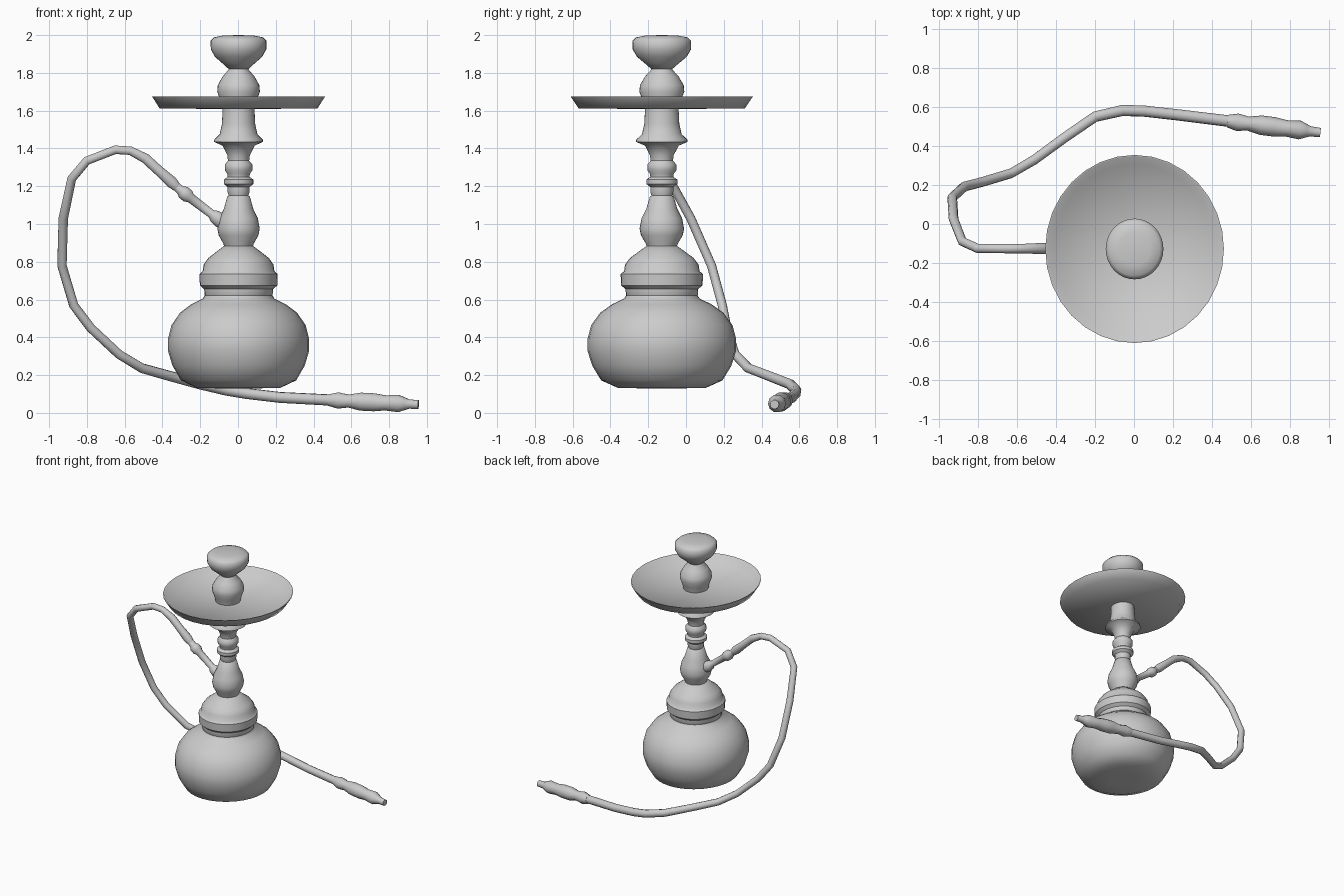
import bpy, bmesh, math

CX, CY = 0.003, -0.128   # axis of the turned body
SQUASH = 1.053           # body is slightly deeper (y) than wide (x)


def smooth(obj, angle=45):
    bpy.ops.object.select_all(action='DESELECT')
    obj.select_set(True)
    bpy.context.view_layer.objects.active = obj
    bpy.ops.object.shade_smooth_by_angle(angle=math.radians(angle))


def lathe(name, profile, sides=32, angle=45):
    """Turn a list of (radius, z) around the body axis; ends close on the axis if r = 0."""
    bm = bmesh.new()
    rings = []
    for r, z in profile:
        if r == 0:
            rings.append([bm.verts.new((CX, CY, z))] * sides)
        else:
            rings.append([bm.verts.new((CX + r * math.cos(a), CY + r * SQUASH * math.sin(a), z))
                          for a in (math.tau * i / sides for i in range(sides))])
    for lo, hi in zip(rings, rings[1:]):
        for i in range(sides):
            j = (i + 1) % sides
            bm.faces.new(list(dict.fromkeys((lo[i], lo[j], hi[j], hi[i]))))
    bmesh.ops.recalc_face_normals(bm, faces=bm.faces)
    mesh = bpy.data.meshes.new(name)
    bm.to_mesh(mesh)
    bm.free()
    obj = bpy.data.objects.new(name, mesh)
    bpy.context.collection.objects.link(obj)
    smooth(obj, angle)
    return obj


def tube(name, points):
    """Round tube through (x, y, z, radius) points."""
    curve = bpy.data.curves.new(name, 'CURVE')
    curve.dimensions = '3D'
    curve.bevel_depth = 1.0
    curve.bevel_resolution = 3
    curve.use_fill_caps = True
    spline = curve.splines.new('POLY')
    spline.points.add(len(points) - 1)
    for p, (x, y, z, r) in zip(spline.points, points):
        p.co = (x, y, z, 1)
        p.radius = r
    obj = bpy.data.objects.new(name, curve)
    bpy.context.collection.objects.link(obj)
    bpy.ops.object.select_all(action='DESELECT')
    obj.select_set(True)
    bpy.context.view_layer.objects.active = obj
    bpy.ops.object.convert(target='MESH')
    smooth(bpy.context.object, 50)


# water vase
lathe("vase", [(0, .13), (.10, .13), (.22, .132), (.305, .172), (.35, .25), (.374, .33),
               (.374, .39), (.355, .465), (.31, .53), (.25, .575), (.19, .605), (.175, .63),
               (.175, .66)], angle=60)

# collar over the vase neck
lathe("collar", [(.172, .60), (.18, .61), (.182, .655), (.205, .675), (.207, .735), (.19, .75),
                 (.185, .785), (.16, .82), (.115, .855), (.075, .885), (0, .89)])

# turned stem
lathe("stem", [(0, .87), (.075, .875), (.08, .895), (.105, .94), (.112, .975), (.102, 1.03),
               (.078, 1.08), (.06, 1.145), (.052, 1.15), (.058, 1.17), (.058, 1.195),
               (.078, 1.212), (.078, 1.235), (.058, 1.25), (.06, 1.265), (.073, 1.285),
               (.073, 1.315), (.056, 1.335), (.06, 1.365), (.085, 1.415), (.13, 1.435),
               (.128, 1.447), (.10, 1.475), (.088, 1.53), (.084, 1.615), (0, 1.615)])

# ash tray
lathe("tray", [(0, 1.608), (.418, 1.612), (.458, 1.675), (.451, 1.675), (.413, 1.62),
               (0, 1.616)], angle=70)

# bulb above the tray
lathe("bulb", [(0, 1.615), (.088, 1.617), (.098, 1.66), (.113, 1.70), (.11, 1.735),
               (.085, 1.78), (.055, 1.815), (.05, 1.83), (0, 1.83)])

# tobacco bowl
lathe("bowl", [(0, 1.815), (.05, 1.818), (.085, 1.85), (.125, 1.885), (.147, 1.925),
               (.148, 1.97), (.13, 1.988), (.08, 1.998), (0, 2.0)], angle=60)

# hose port with ring, running outward from the stem
Y = -.126
tube("hose_port", [(-.06, Y, .995, .03), (-.095, Y, 1.02, .042), (-.125, Y, 1.042, .036),
                   (-.14, Y, 1.053, .024), (-.25, Y, 1.137, .027), (-.265, Y, 1.148, .038),
                   (-.29, Y, 1.168, .038), (-.305, Y, 1.18, .026), (-.335, Y, 1.205, .024)])

# hose with its end fitting
tube("hose", [(-.32, Y, 1.192, .024), (-.35, Y, 1.22, .033), (-.42, Y, 1.283, .028),
              (-.49, Y, 1.347, .028), (-.57, Y, 1.388, .024), (-.65, Y, 1.393, .024),
              (-.80, Y, 1.335, .024), (-.88, -.09, 1.24, .024), (-.925, .025, 1.03, .025),
              (-.932, .135, .78, .025), (-.87, .192, .57, .025), (-.78, .215, .45, .025),
              (-.63, .26, .31, .025), (-.51, .33, .237, .026), (-.36, .44, .195, .027),
              (-.20, .55, .152, .028), (-.06, .582, .12, .029), (.05, .579, .102, .029),
              (.22, .56, .082, .029), (.49, .527, .068, .03)])

# mouthpiece handle
handle = [(.48, .032), (.53, .045), (.585, .036), (.65, .05), (.72, .05), (.78, .042),
          (.85, .048), (.885, .034), (.905, .026), (.955, .024)]
tube("mouthpiece", [(x, .528 - .125 * (x - .48), .068 - .05 * (x - .48), r) for x, r in handle])
